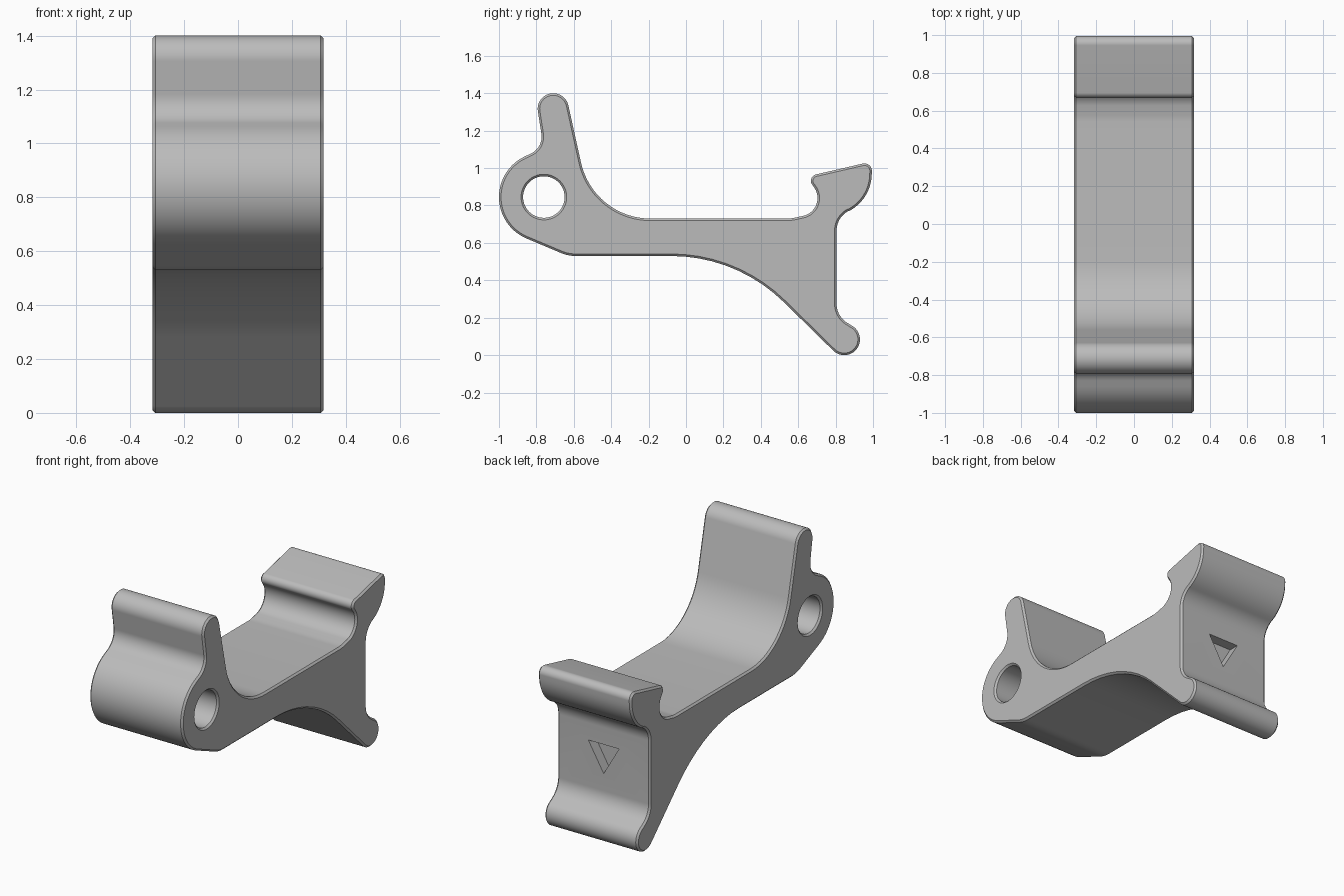
import bpy, bmesh, math
from mathutils import Vector

HALF_WIDTH = 0.318
CHAMFER = 0.011
STEP = math.radians(5)
HUB = (-0.76, 0.845)
HOLE_RADIUS = 0.111

# Side outline as a belt around circles (y, z, radius), counter-clockwise;
# negative radii are hollow curves
OUTLINE = [
    (*HUB, 0.24),             # hub
    (-0.59, 0.73, 0.20),      # bend under the hub
    (-0.08, -0.33, -0.86),    # long underside sweep
    (0.846, 0.084, 0.084),    # foot
    (0.925, 0.275, -0.12),    # hollow above the foot
    (0.925, 0.665, -0.12),    # hollow below the hook
    (0.768, 0.97, 0.225),     # back of the hook
    (0.954, 0.985, 0.04),     # hook tip
    (0.703, 0.932, 0.035),    # hook nose
    (0.605, 0.84, -0.098),    # hollow under the nose
    (0.54, 0.91, -0.18),      # blend into the deck
    (-0.19, 1.11, -0.38),     # deck to finger sweep
    (-0.71, 1.317, 0.083),    # finger
    (-0.872, 1.168, -0.10),   # hollow between finger and hub
]


def belt(circles, inset):
    """Points along the tangent belt, moved inward by inset."""
    n = len(circles)
    heading = []
    for i, (y, z, r) in enumerate(circles):
        y2, z2, r2 = circles[(i + 1) % n]
        ratio = (r - r2) / math.hypot(y2 - y, z2 - z)
        heading.append(math.atan2(z2 - z, y2 - y) + math.asin(max(-1, min(1, ratio))))
    points = []
    for i, (y, z, r) in enumerate(circles):
        turn = (heading[i] - heading[i - 1]) % math.tau
        if r < 0 and turn > 0:
            turn -= math.tau
        if abs(turn) > 1.5 * math.pi:
            turn -= math.copysign(math.tau, turn)
        steps = max(1, math.ceil(abs(turn) / STEP))
        for k in range(steps + 1):
            a = heading[i - 1] + turn * k / steps
            points.append((y + (r - inset) * math.sin(a), z - (r - inset) * math.cos(a)))
    return points


def bore(inset):
    """Hole outline, running clockwise."""
    radius = HOLE_RADIUS + inset
    return [(HUB[0] + radius * math.cos(-k * math.tau / 64),
             HUB[1] + radius * math.sin(-k * math.tau / 64)) for k in range(64)]


def add_walls(bm, shape):
    """Sweep an outline across the width with chamfered rims; return end loops."""
    sections = [(-HALF_WIDTH, CHAMFER), (-HALF_WIDTH + CHAMFER, 0),
                (HALF_WIDTH - CHAMFER, 0), (HALF_WIDTH, CHAMFER)]
    rings = [[bm.verts.new((x, y, z)) for y, z in shape(inset)] for x, inset in sections]
    for a, b in zip(rings, rings[1:]):
        for i in range(len(a)):
            bm.faces.new((a[i - 1], a[i], b[i], b[i - 1]))
    return rings[0], rings[-1]


def new_object(name, bm):
    mesh = bpy.data.meshes.new(name)
    bm.to_mesh(mesh)
    bm.free()
    obj = bpy.data.objects.new(name, mesh)
    bpy.context.collection.objects.link(obj)
    return obj


default = bpy.data.objects.get("Cube")
if default:
    bpy.data.objects.remove(default, do_unlink=True)

# Bracket body with its through hole
bm = bmesh.new()
outer = add_walls(bm, lambda inset: belt(OUTLINE, inset))
inner = add_walls(bm, bore)
for side, loops in enumerate(zip(outer, inner)):
    edges = [bm.edges.get((loop[i - 1], loop[i])) for loop in loops for i in range(len(loop))]
    bmesh.ops.triangle_fill(bm, use_beauty=True, edges=edges,
                            normal=Vector((1 if side else -1, 0, 0)))
bmesh.ops.remove_doubles(bm, verts=bm.verts, dist=0.0002)
bmesh.ops.recalc_face_normals(bm, faces=bm.faces)
body = new_object("bracket_body", bm)

# Triangular recess in the back wall
bm = bmesh.new()
corners = [(-0.105, 0.56), (0.105, 0.56), (0, 0.38)]
base = bm.faces.new([bm.verts.new((x, 0.74, z)) for x, z in corners])
ext = bmesh.ops.extrude_face_region(bm, geom=[base])
bmesh.ops.translate(bm, vec=(0, 0.2, 0),
                    verts=[v for v in ext["geom"] if isinstance(v, bmesh.types.BMVert)])
bmesh.ops.recalc_face_normals(bm, faces=bm.faces)
cutter = new_object("recess_cutter", bm)
cutter.hide_render = True

cut = body.modifiers.new("recess", "BOOLEAN")
cut.operation = "DIFFERENCE"
cut.solver = "EXACT"
cut.object = cutter
bpy.ops.object.select_all(action="DESELECT")
bpy.context.view_layer.objects.active = body
body.select_set(True)
bpy.ops.object.modifier_apply(modifier=cut.name)
bpy.data.objects.remove(cutter, do_unlink=True)

# Plain grey finish
grey = bpy.data.materials.new("plain_grey")
grey.use_nodes = True
colour = (0.5, 0.5, 0.5, 1)
grey.diffuse_color = colour
grey.node_tree.nodes["Principled BSDF"].inputs["Base Color"].default_value = colour
body.data.materials.clear()
body.data.materials.append(grey)
bpy.ops.object.shade_smooth_by_angle(angle=math.radians(30))
